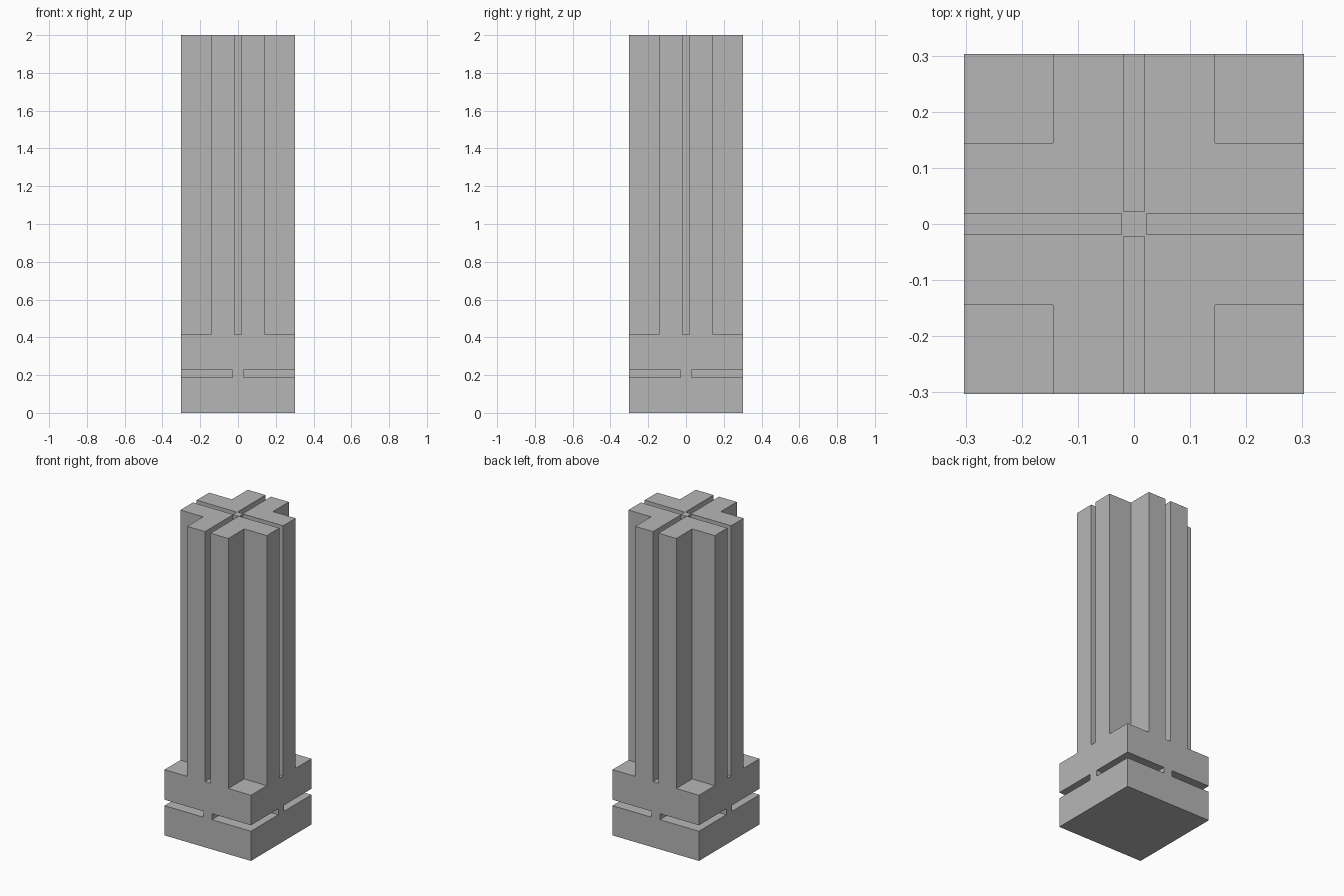
import bpy
import bmesh
from mathutils import Matrix, Vector

default_cube = bpy.data.objects.get("Cube")
if default_cube:
    bpy.data.objects.remove(default_cube)

HALF = 0.303       # half width of the block
TOP = 2.0
LEDGE = 0.416      # top of the base
NOTCH = 0.144      # half width of each column arm
SLOT = 0.019       # half width of the slots
CORE = 0.0225      # half width of the central post
WEB = 0.029        # half thickness of the webs in the base
POCKET = (0.188, 0.226)
OUT = HALF + 0.1   # cutters reach past the block


def add_box(bm, low, high, turn=0):
    """Add a box between two corners, turned in quarter turns about z."""
    low, high = Vector(low), Vector(high)
    spin = Matrix.Rotation(turn * 1.5707963268, 4, 'Z')
    place = Matrix.Translation((low + high) / 2) @ Matrix.Diagonal((high - low).to_4d())
    bmesh.ops.create_cube(bm, size=1, matrix=spin @ place)


def make_object(name, bm):
    mesh = bpy.data.meshes.new(name)
    bm.to_mesh(mesh)
    bm.free()
    obj = bpy.data.objects.new(name, mesh)
    bpy.context.collection.objects.link(obj)
    return obj


# Plain grey
grey = bpy.data.materials.new("plain_grey")
grey.use_nodes = True
colour = (0.47, 0.47, 0.47, 1)
grey.diffuse_color = colour
grey.node_tree.nodes["Principled BSDF"].inputs["Base Color"].default_value = colour

# Solid block
bm = bmesh.new()
add_box(bm, (-HALF, -HALF, 0), (HALF, HALF, TOP))
block = make_object("slotted_column", bm)
block.data.materials.append(grey)

# Corner notches, column slots and base pockets, repeated on four sides
bm = bmesh.new()
for turn in range(4):
    add_box(bm, (NOTCH, NOTCH, LEDGE), (OUT, OUT, TOP + 0.1), turn)
    add_box(bm, (CORE, -SLOT, LEDGE), (OUT, SLOT, TOP + 0.1), turn)
    add_box(bm, (WEB, WEB, POCKET[0]), (OUT, OUT, POCKET[1]), turn)
cutter = make_object("cutter", bm)
cutter.hide_render = True

# Cut the block and drop the cutter
cut = block.modifiers.new("cut", 'BOOLEAN')
cut.operation = 'DIFFERENCE'
cut.solver = 'EXACT'
cut.object = cutter
bpy.context.view_layer.update()
result = bpy.data.meshes.new_from_object(
    block.evaluated_get(bpy.context.evaluated_depsgraph_get()))
block.modifiers.clear()
block.data = result
bpy.data.objects.remove(cutter)

# One flat material throughout
result.materials.clear()
result.materials.append(grey)
for face in result.polygons:
    face.material_index = 0
    face.use_smooth = False
